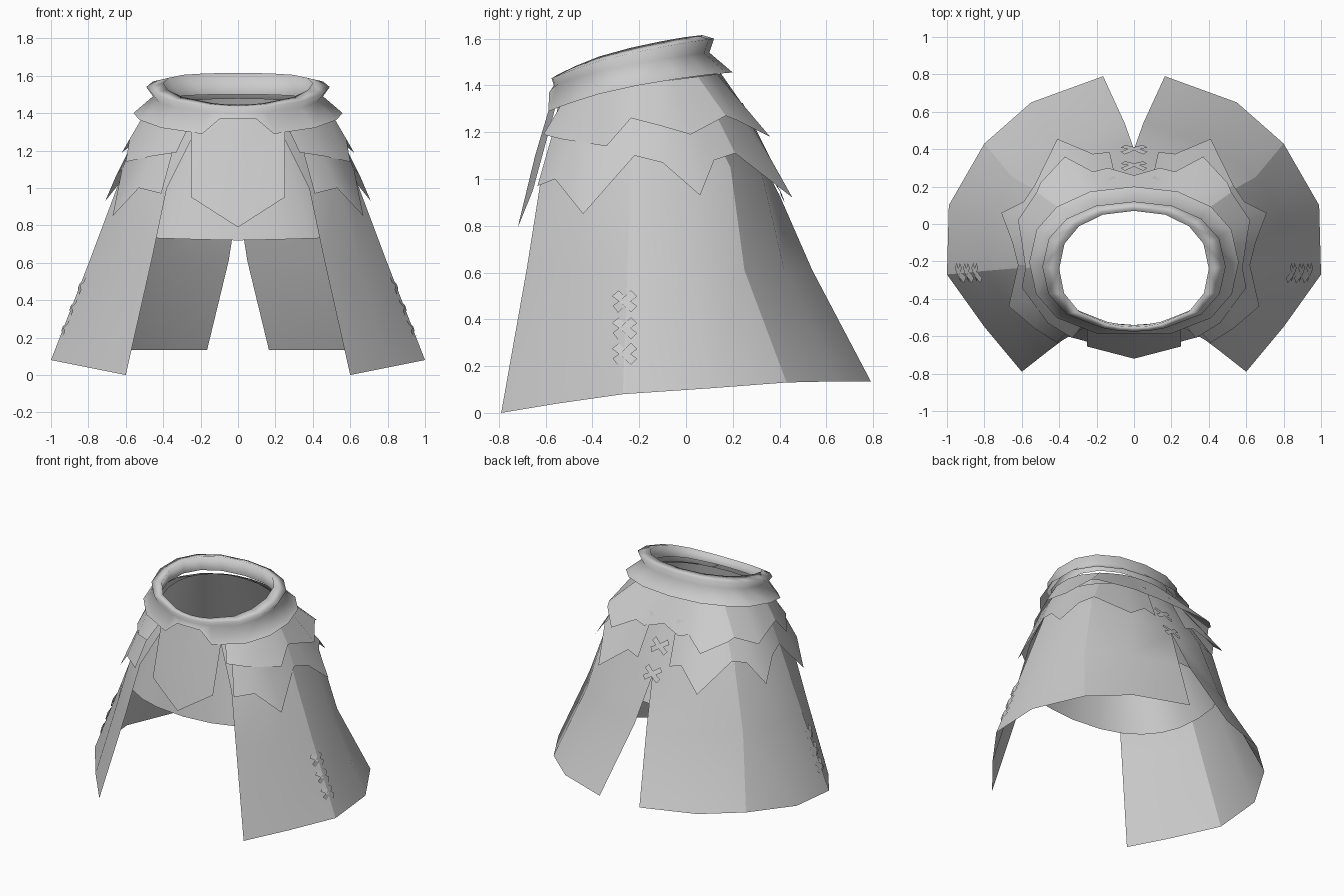
import bpy, math
from mathutils import Vector

cube = bpy.data.objects.get("Cube")
if cube:
    bpy.data.objects.remove(cube, do_unlink=True)

cloth = bpy.data.materials.new("grey_cloth")
cloth.use_nodes = True
cloth.diffuse_color = (0.6, 0.6, 0.6, 1)
cloth.node_tree.nodes["Principled BSDF"].inputs["Base Color"].default_value = (0.6, 0.6, 0.6, 1)


def make_part(name, verts, faces, sharp=40):
    """Build the +x half of a part and mirror it to the other side."""
    mesh = bpy.data.meshes.new(name)
    mesh.from_pydata([tuple(v) for v in verts], [], faces)
    mesh.materials.append(cloth)
    part = bpy.data.objects.new(name, mesh)
    bpy.context.collection.objects.link(part)
    bpy.ops.object.select_all(action='DESELECT')
    part.select_set(True)
    bpy.context.view_layer.objects.active = part
    bpy.ops.object.shade_smooth_by_angle(angle=math.radians(sharp))
    mirror = part.modifiers.new("mirror", 'MIRROR')
    mirror.merge_threshold = 0.002


def loft(name, columns, sharp=40):
    """Skin columns of points, ordered front to back and bottom to top."""
    rows = len(columns[0])
    verts = [p for column in columns for p in column]
    faces = []
    for c in range(len(columns) - 1):
        for r in range(rows - 1):
            a, b = c * rows + r, (c + 1) * rows + r
            faces.append((a, b, b + 1, a + 1))
    make_part(name, verts, faces, sharp)


def loft_panels(name, columns, seams):
    """Loft front, side and back panels that meet at two seams."""
    ends = [0, *seams, len(columns) - 1]
    for place, a, b in zip(("front", "side", "back"), ends, ends[1:]):
        loft(f"{place}_{name}", columns[a:b + 1])


# Long skirt: columns from the front opening round to the back slit
loft_panels("skirt_panel", [
    [(.60, -.79, 0), (.46, -.68, .62), (.38, -.62, 1), (.22, -.53, 1.32)],
    [(.80, -.55, .04), (.645, -.5, .62), (.53, -.47, 1.05), (.38, -.44, 1.36)],
    [(1, -.27, .08), (.79, -.25, .62), (.61, -.235, 1.1), (.47, -.22, 1.42)],
    [(.99, .1, .105), (.78, .03, .62), (.61, 0, 1.08), (.45, -.08, 1.43)],
    [(.80, .43, .13), (.65, .25, .61), (.54, .19, 1.05), (.38, 0, 1.43)],
    [(.55, .65, .135), (.4, .42, .61), (.3, .33, 1), (.2, .09, 1.45)],
    [(.165, .79, .135), (.05, .54, .61), (0, .4, .93), (0, .13, 1.46)],
], (2, 4))


# Short underskirt: a rounded ring that narrows to the waist
def oval(angle, rx, ry, cy, power):
    s, c = math.sin(angle), -math.cos(angle)
    x = rx * abs(s) ** (2 / power)
    y = cy + math.copysign(ry * abs(c) ** (2 / power), c)
    return x, y


under = []
steps = 12
for i in range(steps + 1):
    angle = math.pi * i / steps
    x, y = oval(angle, .67, .53, -.12, 2.5)
    low = Vector((x if 0 < i < steps else 0, y, .72 + .02 * math.sin(angle)))
    x, y = oval(angle, .42, .31, -.23, 2.2)
    high = Vector((x if 0 < i < steps else 0, y, 1.42 + .2 * (y + .22)))
    under.append([low, low.lerp(high, .5), high])
loft("underskirt", under)

# Pointed apron at the front
make_part("front_apron",
          [(0, -.56, 1.385), (.1, -.563, 1.375), (.25, -.56, 1.3),
           (.25, -.655, .95), (0, -.72, .79), (0, -.645, 1.1)],
          [(5, 3, 2), (5, 2, 1, 0), (5, 4, 3)])


# Two tiers of jagged scales hanging below the collar
def scale_tier(name, edge, seams, rx, ry, top, slope):
    columns = []
    for x, y, z in edge:
        dx, dy = x / rx, (y + .2) / ry
        size = math.hypot(dx, dy)
        ty = dy / size * ry - .2
        columns.append([(x, y, z), (dx / size * rx, ty, top + slope * (ty + .2))])
    loft_panels(name, columns, seams)


scale_tier("upper_scales", [
    (.33, -.61, 1.19), (.46, -.53, 1.17), (.6, -.34, 1.14), (.58, -.235, 1.26),
    (.6, -.1, 1.225), (.62, .02, 1.19), (.52, .17, 1.27), (.5, .22, 1.25),
    (.37, .36, 1.18), (.22, .28, 1.25), (.14, .3, 1.235), (0, .26, 1.27)],
    (3, 6), .5, .35, 1.405, .13)
scale_tier("lower_scales", [
    (.41, -.635, .97), (.53, -.56, 1), (.67, -.44, .85), (.62, -.22, 1.1),
    (.65, -.1, 1.07), (.71, .06, .93), (.59, .12, 1.08), (.53, .21, 1.11),
    (.41, .455, .92), (.22, .375, 1.06), (.13, .385, 1.03)],
    (3, 7), .55, .45, 1.28, .1)

# Tilted collar: each ring is half width, front y, back y, then front, side and back heights
rings = [
    (.56, -.61, .2, 1.28, 1.4, 1.455),
    (.455, -.565, .1, 1.4, 1.49, 1.54),
    (.49, -.575, .12, 1.43, 1.54, 1.6),
    (.4, -.55, .07, 1.445, 1.56, 1.615),
    (.42, -.54, .08, 1.38, 1.46, 1.5),
]
collar = []
for degrees in (0, 10, 20, 45, 68, 90, 113, 135, 158, 180):
    angle = math.radians(degrees)
    column = []
    for i, (rx, front, back, zf, zs, zb) in enumerate(rings):
        x, y = oval(angle, rx, (back - front) / 2, (back + front) / 2, 2.25)
        if degrees in (0, 180):
            x = 0
        elif degrees < 30:
            x = rx * math.sin(angle)
        c = -math.cos(angle)
        z = zs + (zb - zf) / 2 * c + ((zb + zf) / 2 - zs) * c * c
        # Notch above the apron
        if i == 0 and degrees < 15:
            z, y = 1.37, -.585
        column.append((x, y, z))
    collar.append(column)
loft("collar", collar, 180)


# Cross stitches: flat arms from a centre out to each corner
def stitch(name, centre, corners, normal, width=.032):
    verts, faces = [], []
    normal = Vector(normal).normalized()
    p = Vector(centre) + normal * .006
    for corner in corners:
        q = p + Vector(corner)
        side = (q - p).cross(normal).normalized() * width / 2
        n = len(verts)
        verts += [p + side, p - side, q - side * 1.2, q + side * 1.2]
        faces.append((n, n + 1, n + 2, n + 3))
    make_part(name, verts, faces)


for i, z in enumerate((.25, .36, .475)):
    x = 1 - .39 * (z - .08)
    stitch(f"side_stitch_{i + 1}", (x, -.262, z),
           [(dx - .39 * h, dy, h) for h in (-.034, .034) for dx, dy in ((-.022, -.04), (0, .04))],
           (.93, 0, .36))

for i, (y, z) in enumerate(((.392, .945), (.305, 1.12))):
    stitch(f"back_stitch_{i + 1}", (0, y + .006, z),
           [(.06, -.006 - .5 * h, h) for h in (-.036, .036)], (0, .87, .45))
